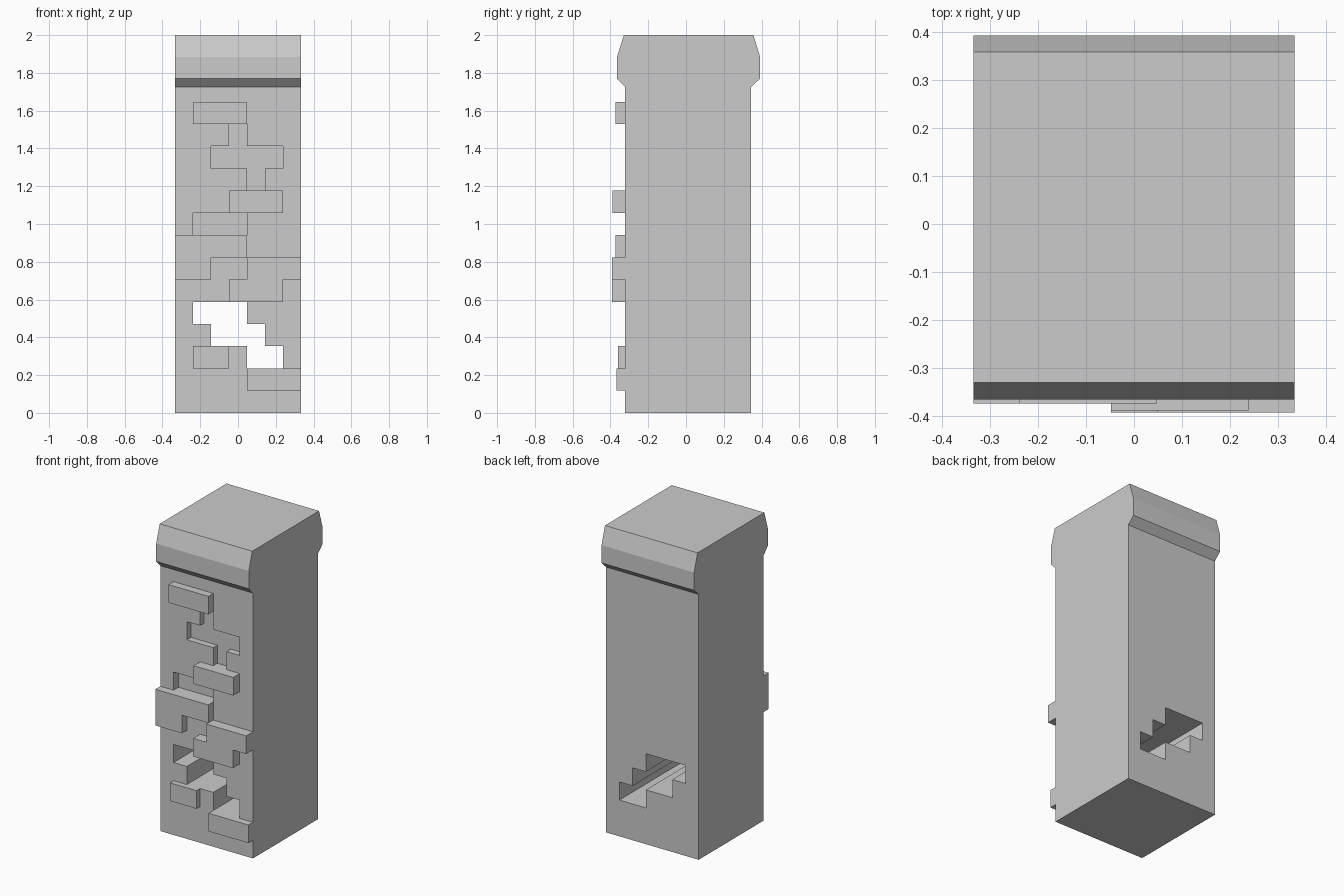
import bpy, bmesh

if "Cube" in bpy.data.objects:
    bpy.data.objects.remove(bpy.data.objects["Cube"])

HALF_W = 0.333            # half width of the pillar
FRONT, BACK = -0.322, 0.345
CW, RH = 2 * HALF_W / 7, 2.0 / 17   # brick grid: 7 columns, 17 rows


def prism(name, points, offset):
    """Closed prism from an outline of 3D points swept along offset."""
    bm = bmesh.new()
    face = bm.faces.new([bm.verts.new(p) for p in points])
    swept = bmesh.ops.extrude_face_region(bm, geom=[face])["geom"]
    bmesh.ops.translate(bm, vec=offset,
                        verts=[v for v in swept if isinstance(v, bmesh.types.BMVert)])
    bmesh.ops.recalc_face_normals(bm, faces=bm.faces)
    mesh = bpy.data.meshes.new(name)
    bm.to_mesh(mesh)
    bm.free()
    obj = bpy.data.objects.new(name, mesh)
    bpy.context.collection.objects.link(obj)
    return obj


def grid_prism(name, cells, y0, y1):
    """Outline given in brick columns and rows, from depth y0 to y1."""
    pts = [(c * CW - HALF_W, y0, r * RH) for c, r in cells]
    return prism(name, pts, (0, y1 - y0, 0))


def rect(c0, c1, r0, r1):
    return [(c0, r0), (c1, r0), (c1, r1), (c0, r1)]


# Pillar with flared cap
profile = [(FRONT, 0), (BACK, 0), (BACK, 1.725), (0.392, 1.77), (0.392, 1.885),
           (0.357, 2), (-0.329, 2), (-0.365, 1.885), (-0.365, 1.77), (FRONT, 1.725)]
pillar = prism("pillar", [(-HALF_W, y, z) for y, z in profile], (2 * HALF_W, 0, 0))

# Sunken bricks and the gap right through the pillar
cuts = [
    ("upper_recess_cutter", [(3, 13), (3, 12), (2, 12), (2, 11), (4, 11), (4, 10),
                             (5, 10), (5, 11), (6, 11), (6, 12), (4, 12), (4, 13)],
     FRONT + 0.042),
    ("middle_recess_cutter", rect(1, 4, 8, 9), FRONT + 0.05),
    ("gap_cutter", [(1, 5), (1, 4), (2, 4), (2, 3), (4, 3), (4, 2), (6, 2), (6, 3),
                    (5, 3), (5, 4), (4, 4), (4, 5)], 0.6),
]
for name, cells, depth in cuts:
    cutter = grid_prism(name, cells, -0.6, depth)
    cutter.hide_render = True
    cutter.hide_set(True)
    mod = pillar.modifiers.new(name, 'BOOLEAN')
    mod.operation = 'DIFFERENCE'
    mod.solver = 'EXACT'
    mod.object = cutter

# Raised bricks
bricks = [
    ("top_brick", rect(1, 4, 13, 14), -0.373),
    ("upper_brick", rect(3, 6, 9, 10), -0.388),
    ("left_bricks", [(0, 8), (0, 6), (2, 6), (2, 7), (4, 7), (4, 8)], -0.373),
    ("right_bricks", [(3, 5), (6, 5), (6, 6), (7, 6), (7, 7), (4, 7), (4, 6), (3, 6)],
     -0.392),
    ("small_brick", rect(1, 3, 2, 3), -0.359),
    ("bottom_brick", rect(4, 7, 1, 2), -0.369),
]
for name, cells, front in bricks:
    grid_prism(name, cells, front, FRONT)
